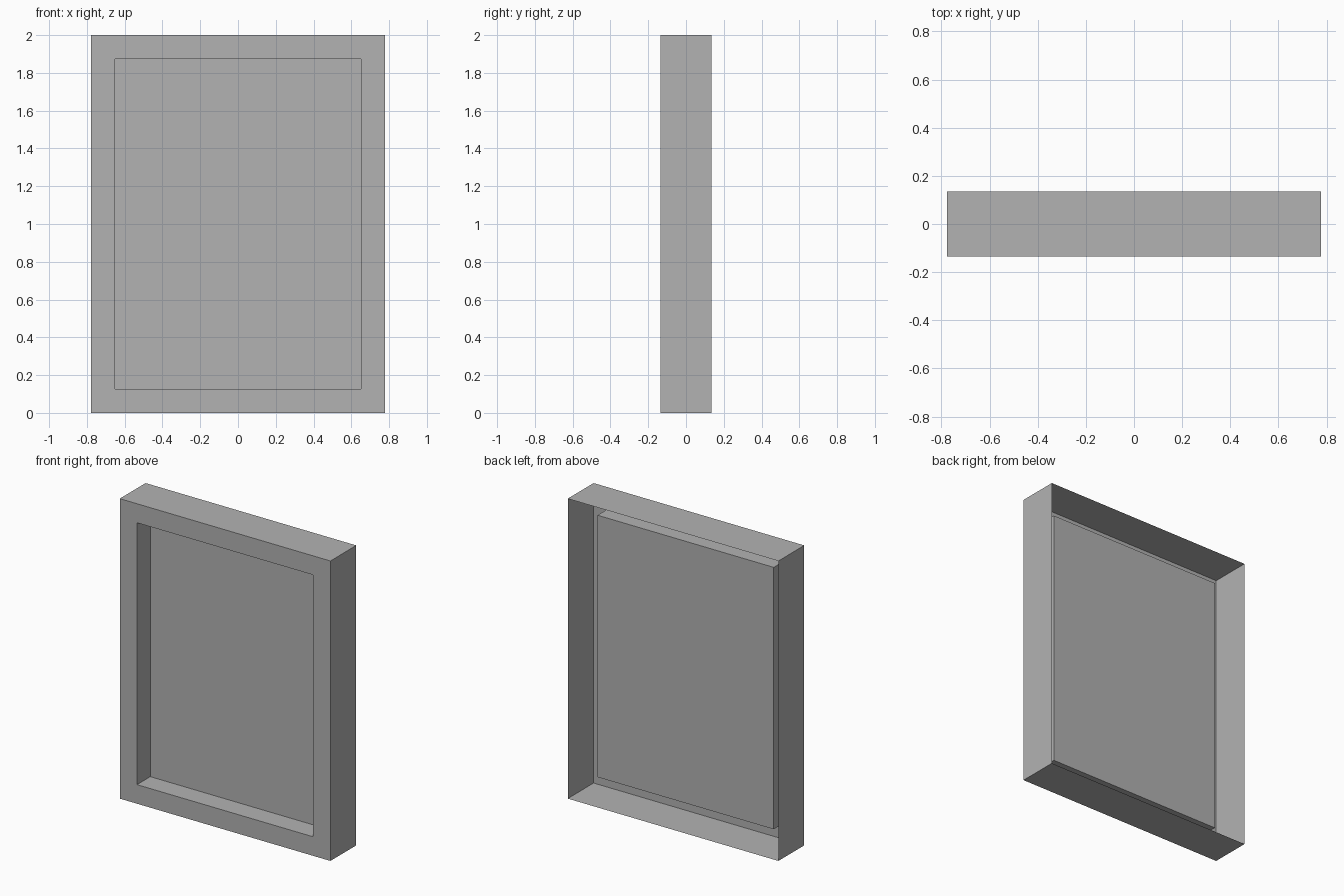
import bpy
import bmesh

cube = bpy.data.objects.get("Cube")
if cube:
    bpy.data.objects.remove(cube, do_unlink=True)

HALF_WIDTH, HEIGHT = 0.777, 2.0
FRONT, BACK = -0.136, 0.136
BORDER = 0.127        # width of the front rim
PANEL_Y = 0.004       # depth of the recessed panel

grey = bpy.data.materials.new("plain grey")
grey.use_nodes = True
colour = (0.448, 0.448, 0.448, 1.0)
grey.diffuse_color = colour
grey.node_tree.nodes["Principled BSDF"].inputs["Base Color"].default_value = colour


def nested_shell(name, steps, cap=False):
    """Thin shell through rectangular loops, each given as (inset, y)."""
    bm = bmesh.new()
    loops = []
    for inset, y in steps:
        x, low, high = HALF_WIDTH - inset, inset, HEIGHT - inset
        corners = [(-x, low), (x, low), (x, high), (-x, high)]
        loops.append([bm.verts.new((cx, y, cz)) for cx, cz in corners])
    for a, b in zip(loops, loops[1:]):
        for i in range(4):
            j = (i + 1) % 4
            bm.faces.new((a[i], a[j], b[j], b[i]))
    if cap:
        bm.faces.new(loops[-1])
    mesh = bpy.data.meshes.new(name)
    bm.to_mesh(mesh)
    bm.free()
    mesh.materials.append(grey)
    obj = bpy.data.objects.new(name, mesh)
    bpy.context.collection.objects.link(obj)
    return obj


# Outer walls, open at the back, with the flat front rim
nested_shell("outer_frame", [(0, BACK), (0, FRONT), (BORDER, FRONT)])

# Recess walls and the panel at their far end
nested_shell("recessed_panel", [(BORDER, FRONT), (BORDER, PANEL_Y)], cap=True)
